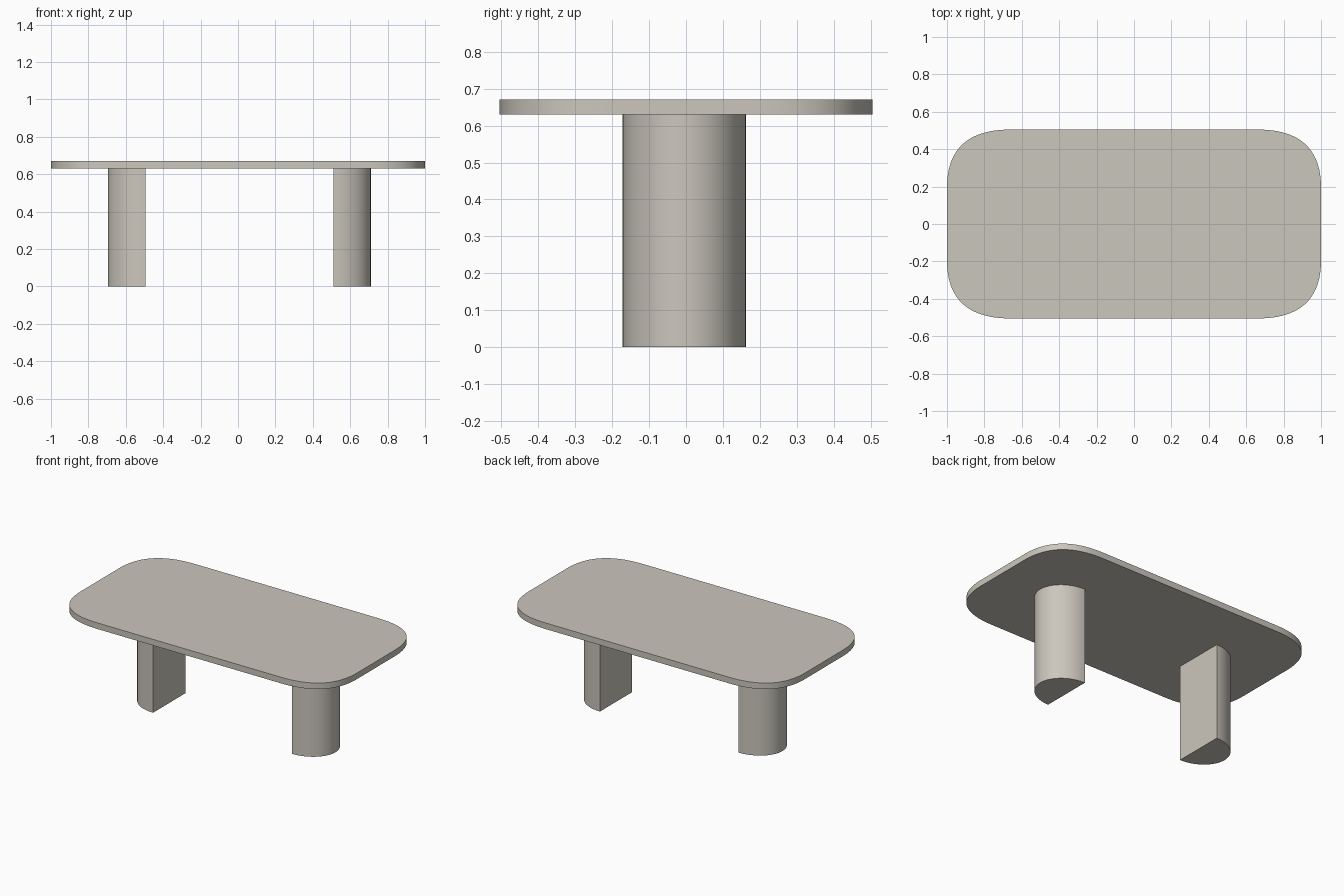
import bpy, bmesh, math
from mathutils import Vector

if "Cube" in bpy.data.objects:
    bpy.data.objects.remove(bpy.data.objects["Cube"])

stone = bpy.data.materials.new("warm_grey")
stone.diffuse_color = (0.6, 0.57, 0.51, 1)
stone.use_nodes = True
stone.node_tree.nodes["Principled BSDF"].inputs["Base Color"].default_value = stone.diffuse_color


def extrude_outline(name, points, z0, z1):
    """Closed flat outline (counter-clockwise) pulled up into a solid."""
    bm = bmesh.new()
    face = bm.faces.new([bm.verts.new((x, y, z0)) for x, y in points])
    side = bmesh.ops.extrude_face_region(bm, geom=[face])
    top = [g for g in side["geom"] if isinstance(g, bmesh.types.BMVert)]
    bmesh.ops.translate(bm, verts=top, vec=(0, 0, z1 - z0))
    bmesh.ops.recalc_face_normals(bm, faces=bm.faces[:])
    me = bpy.data.meshes.new(name)
    bm.to_mesh(me)
    bm.free()
    me.materials.append(stone)
    ob = bpy.data.objects.new(name, me)
    bpy.context.collection.objects.link(ob)
    bpy.context.view_layer.objects.active = ob
    ob.select_set(True)
    bpy.ops.object.shade_smooth_by_angle(angle=math.radians(30))
    ob.select_set(False)
    return ob


# Table top: rectangle with soft, squarish corners
HX, HY, RX, RY = 1.0, 0.505, 0.34, 0.31
outline = []
for sx, sy in ((1, 1), (-1, 1), (-1, -1), (1, -1)):
    a = Vector((sx * HX, sy * (HY - RY)))
    c = Vector((sx * HX, sy * HY))
    b = Vector((sx * (HX - RX), sy * HY))
    if sx * sy < 0:
        a, b = b, a
    for i in range(25):
        t = i / 24
        outline.append(a * (1 - t) ** 2 + c * 2 * t * (1 - t) + b * t * t)
extrude_outline("table_top", outline, 0.63, 0.67)

# Legs: half-ellipse columns, flat faces towards the middle
for name, side, flat_x in (("right_leg", 1, 0.51), ("left_leg", -1, -0.495)):
    pts = []
    for i in range(41):
        t = -math.pi / 2 + math.pi * i / 40
        pts.append((flat_x + side * 0.2 * math.cos(t),
                    -0.005 + side * 0.167 * math.sin(t)))
    extrude_outline(name, pts, 0.0, 0.63)
